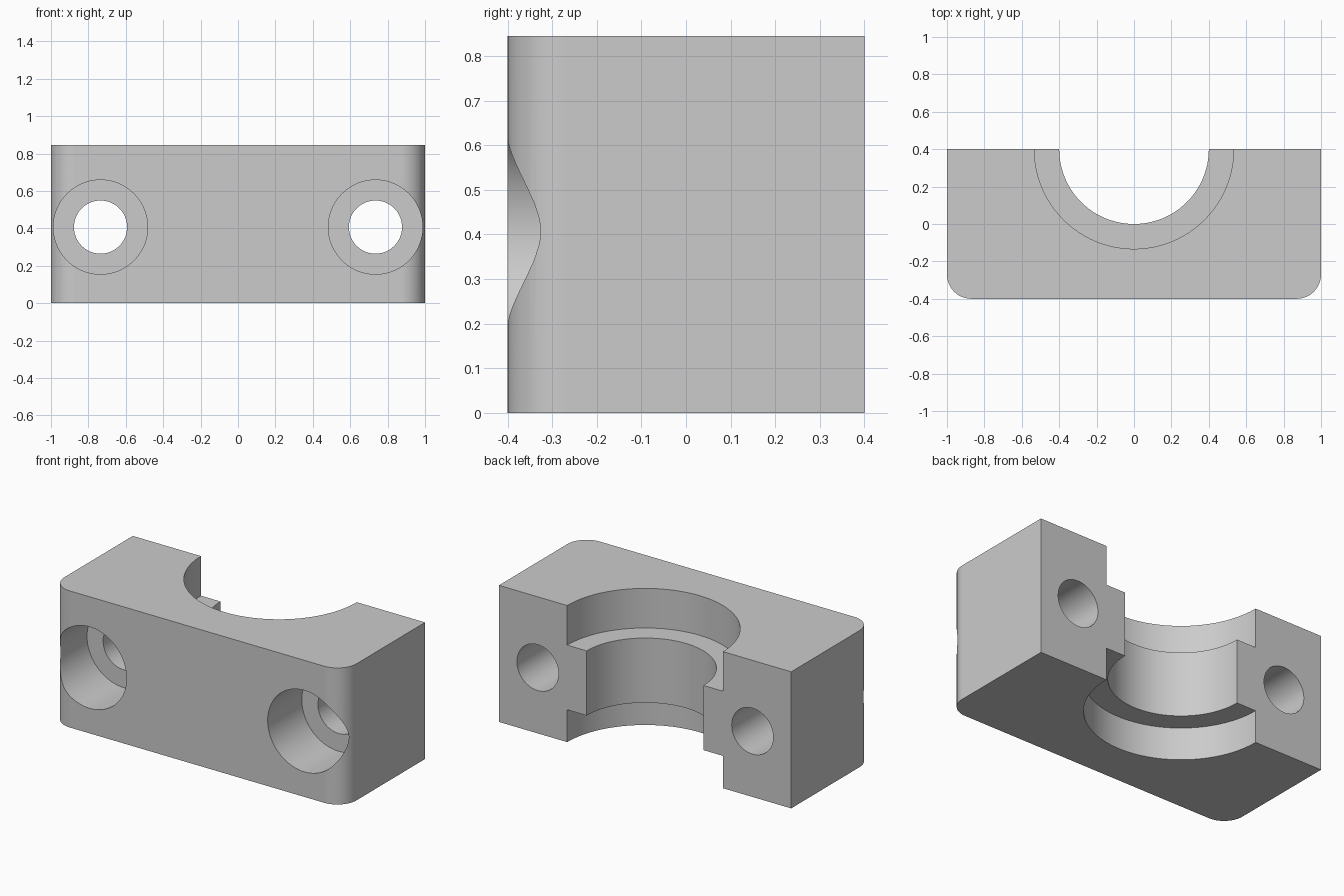
import bpy
from math import pi

cube = bpy.data.objects.get("Cube")
if cube:
    bpy.data.objects.remove(cube)

WIDTH, DEPTH, HEIGHT = 2.0, 0.8, 0.845
BACK, FRONT = DEPTH / 2, -DEPTH / 2
CORNER = 0.13
BORE_R, RECESS_R = 0.4, 0.533
RIDGE_LOW, RIDGE_HIGH = 0.2, 0.6
BOLT_X, BOLT_Z = 0.735, 0.407
BOLT_R, HEAD_R, SEAT_Y = 0.142, 0.252, -0.066
MARGIN = 0.2

grey = bpy.data.materials.new("plain grey")
grey.use_nodes = True
colour = (0.6, 0.6, 0.6, 1)
grey.diffuse_color = colour
grey.node_tree.nodes["Principled BSDF"].inputs["Base Color"].default_value = colour

# Solid block with two rounded front uprights
bpy.ops.mesh.primitive_cube_add(size=1, location=(0, 0, HEIGHT / 2))
block = bpy.context.object
block.name = "clamp_half"
block.scale = (WIDTH, DEPTH, HEIGHT)
bpy.ops.object.transform_apply(location=True, rotation=True, scale=True)
block.data.materials.append(grey)
weights = block.data.attributes.new("bevel_weight_edge", "FLOAT", "EDGE")
for edge in block.data.edges:
    a, b = (block.data.vertices[i].co for i in edge.vertices)
    if abs(a.z - b.z) > 0.1 and a.y < 0:
        weights.data[edge.index].value = 1
bevel = block.modifiers.new("rounded_corners", "BEVEL")
bevel.limit_method = "WEIGHT"
bevel.width = CORNER
bevel.segments = 12

cutters = []


def cut_cylinder(name, radius, start, end, axis, x=0, other=0):
    """Subtract a cylinder running from start to end along Z or Y."""
    mid = (start + end) / 2
    upright = axis == "Z"
    bpy.ops.mesh.primitive_cylinder_add(
        vertices=96, radius=radius, depth=end - start,
        location=(x, other, mid) if upright else (x, mid, other),
        rotation=(0, 0, 0) if upright else (pi / 2, 0, 0))
    cutter = bpy.context.object
    cutter.name = name
    cutter.hide_render = True
    cutter.data.materials.append(grey)
    cutters.append(cutter)
    cut = block.modifiers.new(name, "BOOLEAN")
    cut.operation = "DIFFERENCE"
    cut.solver = "EXACT"
    cut.object = cutter


# Half-round bore with a wider recess above and below its ridge
cut_cylinder("bore", BORE_R, -MARGIN, HEIGHT + MARGIN, "Z", other=BACK)
cut_cylinder("lower_recess", RECESS_R, -MARGIN, RIDGE_LOW, "Z", other=BACK)
cut_cylinder("upper_recess", RECESS_R, RIDGE_HIGH, HEIGHT + MARGIN, "Z", other=BACK)

# Counterbored bolt holes on both sides
for side, sign in (("left", 1), ("right", -1)):
    cut_cylinder(side + "_bolt_hole", BOLT_R, FRONT - MARGIN, BACK + MARGIN, "Y",
                 sign * BOLT_X, BOLT_Z)
    cut_cylinder(side + "_counterbore", HEAD_R, FRONT - MARGIN, SEAT_Y, "Y",
                 sign * BOLT_X, BOLT_Z)

# Bake the cuts and discard the cutters
bpy.ops.object.select_all(action="DESELECT")
block.select_set(True)
bpy.context.view_layer.objects.active = block
for modifier in list(block.modifiers):
    bpy.ops.object.modifier_apply(modifier=modifier.name)
for cutter in cutters:
    bpy.data.objects.remove(cutter)

# Smooth curved walls while keeping flat faces flat
bpy.ops.object.shade_smooth_by_angle(angle=pi / 6)
normals = block.modifiers.new("flat_face_normals", "WEIGHTED_NORMAL")
normals.keep_sharp = True
